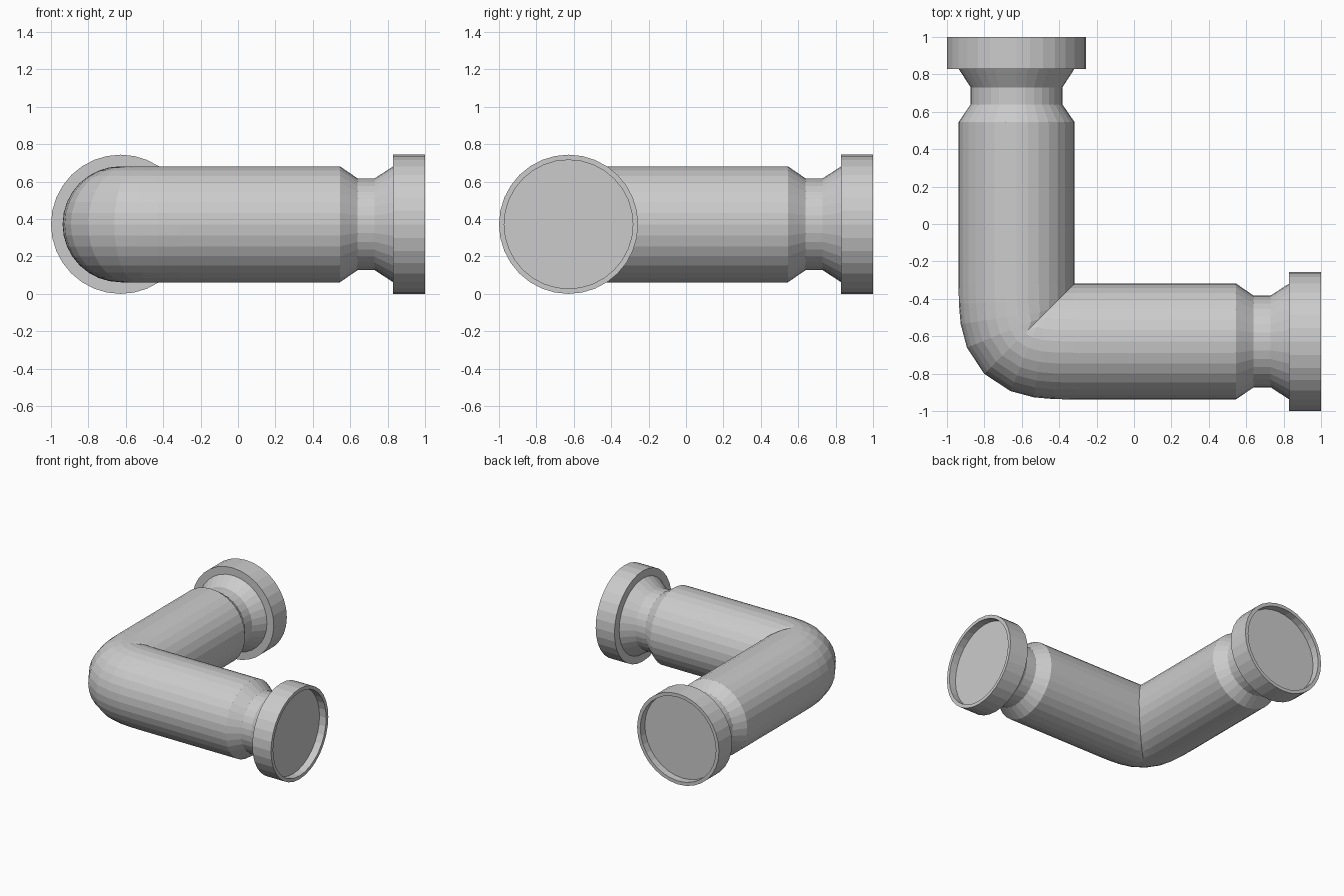
import bpy, bmesh, math
from mathutils import Vector

if "Cube" in bpy.data.objects:
    bpy.data.objects.remove(bpy.data.objects["Cube"])

SIDES = 32
R = 0.31                                    # pipe radius
FLANGE_R = 0.372
ORIGIN = Vector((-0.628, -0.628, FLANGE_R))  # where the two arm axes cross


def ring(center, tangent, radius):
    """Circle of points around a horizontal path; angle 0 faces the inside of the bend."""
    t = Vector((tangent[0], tangent[1], 0)).normalized()
    n = Vector((-t.y, t.x, 0))
    c = Vector((center[0], center[1], 0))
    pts = []
    for i in range(SIDES):
        a = 2 * math.pi * i / SIDES
        pts.append(c + n * radius * math.cos(a) + Vector((0, 0, radius * math.sin(a))))
    return pts


def loft(name, rings, cap):
    bm = bmesh.new()
    loops = [[bm.verts.new(p + ORIGIN) for p in r] for r in rings]
    for a, b in zip(loops, loops[1:]):
        for i in range(SIDES):
            j = (i + 1) % SIDES
            bm.faces.new((a[i], a[j], b[j], b[i]))
    if cap:
        bm.faces.new(loops[0])
        bm.faces.new(loops[-1])
    bmesh.ops.remove_doubles(bm, verts=bm.verts, dist=1e-4)
    bmesh.ops.recalc_face_normals(bm, faces=bm.faces)
    mesh = bpy.data.meshes.new(name)
    bm.to_mesh(mesh)
    bm.free()
    obj = bpy.data.objects.new(name, mesh)
    bpy.context.collection.objects.link(obj)
    return obj


# Neck of each arm: distance from the corner, radius
neck = [(1.458, R), (1.358, 0.245), (1.268, 0.245), (1.173, R)]

# Elbow: Bezier bend whose inner side is mitred along the diagonal
STEPS, HANDLE = 8, 0.02
bezier = [Vector(p) for p in ((0, R), (0, HANDLE), (HANDLE, 0), (R, 0))]
p0, p1, p2, p3 = bezier
bend = []
for k in range(STEPS + 1):
    t = k / STEPS
    u = 1 - t
    c = p0 * u**3 + p1 * 3 * u * u * t + p2 * 3 * u * t * t + p3 * t**3
    d = (p1 - p0) * u * u + (p2 - p1) * 2 * u * t + (p3 - p2) * t * t
    pts = ring(c, d, R)
    side = 1 if k <= STEPS // 2 else -1
    for i, p in enumerate(pts):
        a = 2 * math.pi * i / SIDES
        if math.cos(a) > 0.1 and side * (p.y - p.x) <= 1e-5:
            m = R * math.cos(a)
            pts[i] = Vector((m, m, R * math.sin(a)))
    bend.append(pts)

# Pipe: back arm, elbow, right arm
rings = [ring((0, s), (0, -1), r) for s, r in neck]
rings += bend
rings += [ring((s, 0), (1, 0), r) for s, r in reversed(neck)]
loft("elbow_pipe", rings, False)

# Flanges with a shallow recess in the end face
flange = [(1.458, FLANGE_R), (1.628, FLANGE_R), (1.628, 0.344), (1.568, 0.344)]
loft("back_flange", [ring((0, s), (0, -1), r) for s, r in flange], True)
loft("right_flange", [ring((s, 0), (1, 0), r) for s, r in flange], True)
